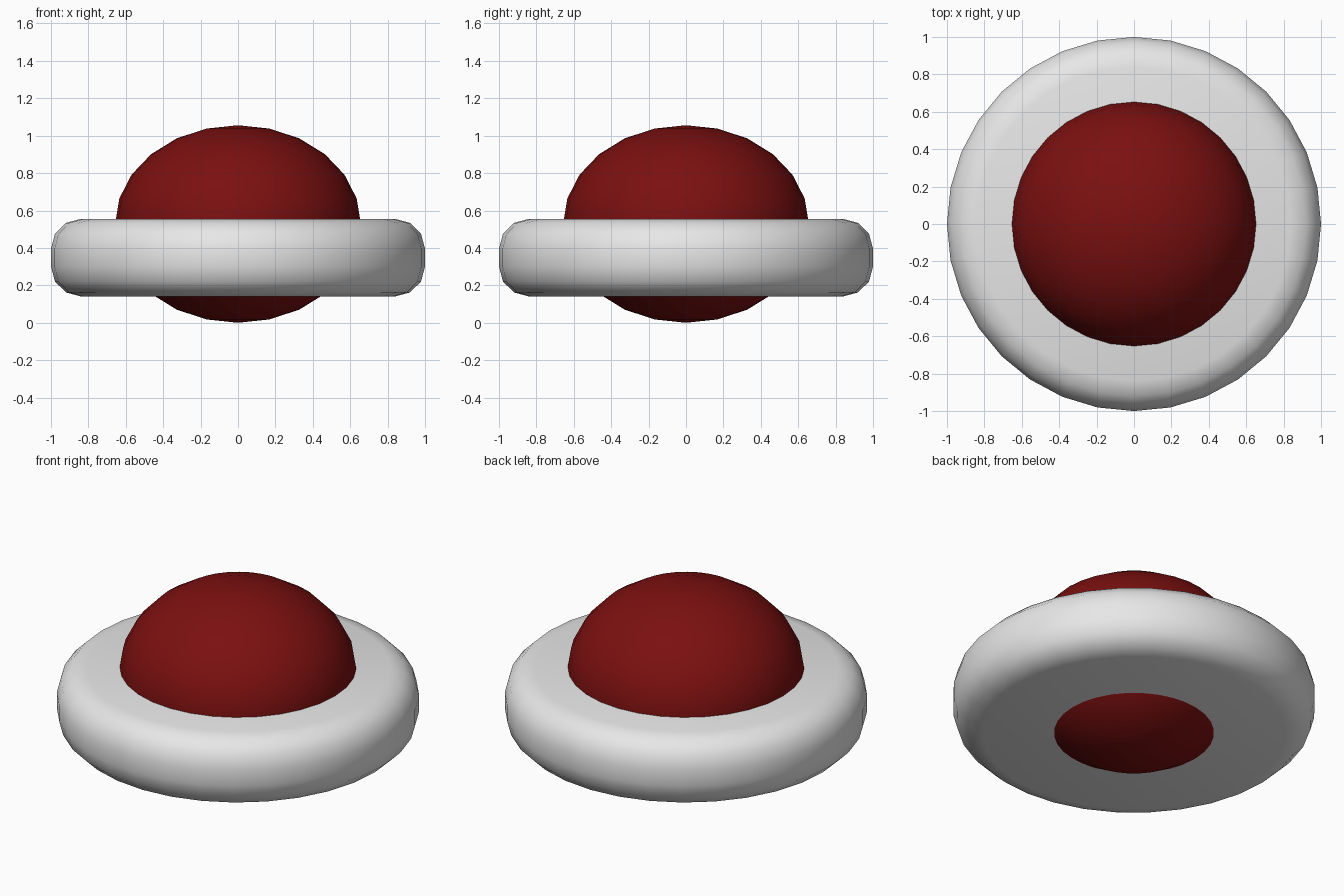
import bpy
import math

cube = bpy.data.objects.get("Cube")
if cube:
    bpy.data.objects.remove(cube, do_unlink=True)


def material(name, rgb):
    mat = bpy.data.materials.new(name)
    mat.use_nodes = True
    mat.diffuse_color = (*rgb, 1)
    mat.node_tree.nodes["Principled BSDF"].inputs["Base Color"].default_value = (*rgb, 1)
    return mat


def finish(name, mat):
    obj = bpy.context.object
    obj.name = obj.data.name = name
    obj.data.materials.append(mat)
    return obj


# Wide disc with rounded rims
bpy.ops.mesh.primitive_cylinder_add(vertices=32, radius=1, depth=0.415, location=(0, 0, 0.348))
disc = finish("rounded_disc", material("light grey", (0.8, 0.8, 0.8)))
bevel = disc.modifiers.new("rim_bevel", "BEVEL")
bevel.width = 0.16
bevel.segments = 3
bevel.limit_method = "ANGLE"
bevel.angle_limit = math.radians(40)
bpy.ops.object.modifier_apply(modifier=bevel.name)
bpy.ops.object.shade_smooth_by_angle(angle=math.radians(40))

# Flattened dome passing through the disc
bpy.ops.mesh.primitive_uv_sphere_add(segments=32, ring_count=12, radius=1, location=(0, 0, 0.528))
dome = finish("dome", material("dark red", (0.2, 0.005, 0.005)))
dome.scale = (0.657, 0.657, 0.528)
bpy.ops.object.transform_apply(location=False, rotation=False, scale=True)
bpy.ops.object.shade_smooth()
